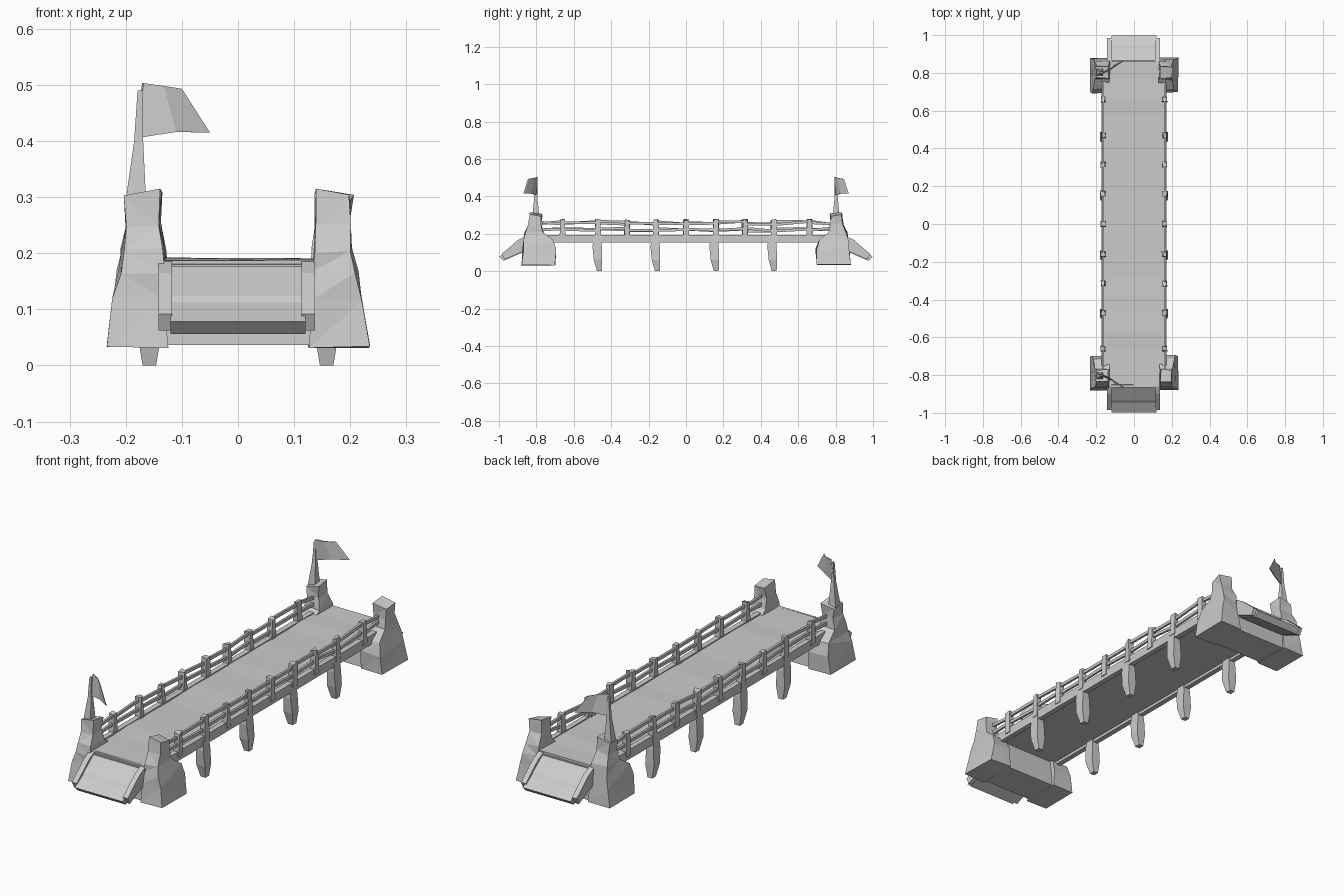
import bpy, bmesh, random
from mathutils import Vector

if "Cube" in bpy.data.objects:
    bpy.data.objects.remove(bpy.data.objects["Cube"])

random.seed(4)


def make(name, verts, faces):
    mesh = bpy.data.meshes.new(name)
    mesh.from_pydata(verts, [], faces)
    bm = bmesh.new()
    bm.from_mesh(mesh)
    bmesh.ops.recalc_face_normals(bm, faces=bm.faces)
    bm.to_mesh(mesh)
    bm.free()
    ob = bpy.data.objects.new(name, mesh)
    bpy.context.collection.objects.link(ob)
    return ob


def jit(a):
    return random.uniform(-a, a)


def loft(name, rings):
    """Skin a closed tube through rings with equal vertex counts."""
    n = len(rings[0])
    verts = [tuple(v) for r in rings for v in r]
    faces = [list(range(n)), list(range(len(verts) - n, len(verts)))]
    for k in range(len(rings) - 1):
        for i in range(n):
            j = (i + 1) % n
            faces.append([k * n + i, k * n + j, (k + 1) * n + j, (k + 1) * n + i])
    return make(name, verts, faces)


def rect(x0, x1, y0, y1, z, wob=0.0):
    return [(x + jit(wob), y + jit(wob), z + jit(wob))
            for x, y in ((x0, y0), (x1, y0), (x1, y1), (x0, y1))]


def box(name, x0, x1, y0, y1, z0, z1, wob=0.0):
    return loft(name, [rect(x0, x1, y0, y1, z0, wob), rect(x0, x1, y0, y1, z1, wob)])


def bar(name, a, b, w, h):
    """Rail running along y with a rectangular section."""
    def ring(p):
        return [(p[0] + sx * w, p[1], p[2] + sz * h)
                for sx, sz in ((-1, -1), (1, -1), (1, 1), (-1, 1))]
    return loft(name, [ring(a), ring(b)])


# Deck: one strip of planks with slightly uneven seams
N = 18
rings = []
for i in range(N + 1):
    y = -0.86 + 1.72 * i / N
    z = 0.189 + jit(0.002)
    rings.append([(-0.16, y, 0.165), (0.16, y, 0.165), (0.16, y, z), (-0.16, y, z + jit(0.002))])
loft("deck", rings)

POSTS = [-0.66, -0.47, -0.315, -0.16, 0.0, 0.16, 0.315, 0.47, 0.66]
for s in (-1, 1):
    # Side beams
    bar("side_beam", (s * 0.160, -0.80, 0.173), (s * 0.160, 0.80, 0.173), 0.012, 0.021)

    # Railing posts
    for y in POSTS:
        x = s * 0.163
        loft("rail_post", [rect(x - 0.013, x + 0.013, y - 0.016, y + 0.016, 0.17),
                           rect(x - 0.011, x + 0.011, y - 0.013, y + 0.013, 0.275, 0.005)])

    # Crooked rails from post to post
    ends = [-0.77] + POSTS + [0.77]
    for a, b in zip(ends, ends[1:]):
        for z, amp in ((0.258, 0.01), (0.222, 0.008)):
            bar("rail", (s * 0.163, a, z + jit(amp)), (s * 0.163, b, z + jit(amp)), 0.005, 0.007)

    # Hanging support legs: swelling in the middle, narrow foot
    for y in (-0.475, -0.165, 0.15, 0.46):
        x = s * 0.158
        spec = [(0.014, 0.018, 0.19, 0), (0.018, 0.025, 0.13, 0),
                (0.022, 0.022, 0.06, 0.004), (0.012, 0.013, 0.0, 0.012)]
        loft("support_leg", [rect(x - w, x + w, y + d - h, y + d + h, z) for w, h, z, d in spec])

for e in (-1, 1):
    # Stone pillars
    for s in (-1, 1):
        spec = [(0.125, 0.235, 0.70, 0.88, 0.033), (0.128, 0.222, 0.695, 0.872, 0.115),
                (0.130, 0.212, 0.715, 0.868, 0.165), (0.132, 0.205, 0.765, 0.86, 0.205),
                (0.141, 0.198, 0.775, 0.84, 0.25), (0.139, 0.202, 0.77, 0.835, 0.305)]
        rings = []
        for x0, x1, y0, y1, z in spec:
            w = 0.005 if z > 0.04 else 0.002
            rings.append([(s * x, e * y, zz) for x, y, zz in rect(x0, x1, y0, y1, z, w)])
        rings[-1][1] = (s * 0.20, e * 0.775, 0.293)
        rings[-1][3] = (s * 0.139, e * 0.835, 0.315)
        ob = loft("stone_pillar", rings)
        # Chip the stone with facets
        bm = bmesh.new()
        bm.from_mesh(ob.data)
        bmesh.ops.triangulate(bm, faces=bm.faces)
        bm.to_mesh(ob.data)
        bm.free()

    # Abutment under the deck end
    loft("abutment", [[(x, e * y, z) for x, y, z in rect(-0.14, 0.14, 0.71, 0.87, 0.036)],
                      [(x, e * y, z) for x, y, z in rect(-0.14, 0.14, 0.73, 0.865, 0.18)]])

    # Sloping ramp with a raised lip either side of a shallow step
    profile = [(0.85, 0.188), (0.90, 0.150), (0.935, 0.124), (0.945, 0.112),
               (0.998, 0.078), (0.975, 0.056), (0.86, 0.105)]
    loft("ramp", [[(x, e * y, z) for y, z in profile] for x in (-0.12, 0.12)])
    for x in (-0.13, 0.125):
        prof = [(0.855, 0.188), (0.90, 0.165), (0.985, 0.092), (0.97, 0.062), (0.86, 0.11)]
        loft("ramp_edge", [[(x + d, e * y, z) for y, z in prof] for d in (-0.012, 0.012)])

    # Flag pole, tapering
    loft("flag_pole", [rect(x - r, x + r, e * 0.803 - r, e * 0.803 + r, z)
                       for x, r, z in ((-0.182, 0.018, 0.295), (-0.177, 0.008, 0.40),
                                       (-0.174, 0.005, 0.49))])

    # Drooping flag cloth, pinned to the pole
    quad = [(-0.168, 0.80, 0.503), (-0.132, 0.815, 0.498), (-0.10, 0.845, 0.493),
            (-0.05, 0.87, 0.415), (-0.11, 0.832, 0.416), (-0.182, 0.80, 0.405)]
    front = [Vector((x, e * y, z)) for x, y, z in quad]
    off = Vector((-0.003, -e * 0.006, 0))
    verts = front + [v + off for v in front]
    faces = [[0, 1, 4, 5], [1, 2, 3, 4], [6, 7, 10, 11], [7, 8, 9, 10]]
    faces += [[i, (i + 1) % 6, (i + 1) % 6 + 6, i + 6] for i in range(6)]
    make("flag", verts, faces)
